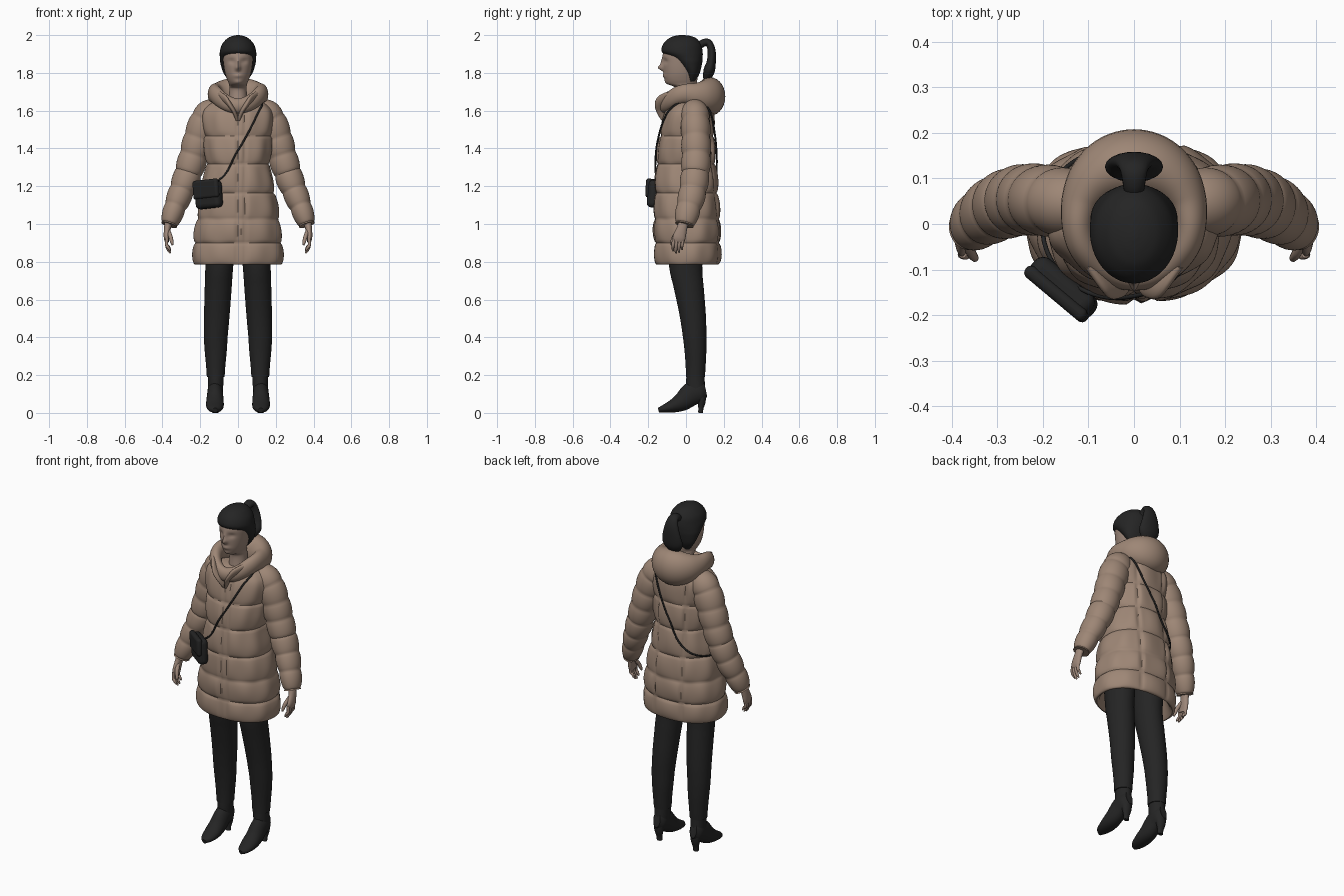
import bpy, bmesh, math
from math import sin, cos, pi, exp, radians
from mathutils import Vector, Matrix

old = bpy.data.objects.get("Cube")
if old:
    bpy.data.objects.remove(old, do_unlink=True)


def material(name, color):
    m = bpy.data.materials.new(name)
    m.use_nodes = True
    m.diffuse_color = (*color, 1)
    bsdf = m.node_tree.nodes["Principled BSDF"]
    bsdf.inputs["Base Color"].default_value = (*color, 1)
    bsdf.inputs["Roughness"].default_value = 0.8
    return m


BEIGE = material("beige quilted cloth", (0.34, 0.24, 0.18))
SKIN = material("skin", (0.34, 0.245, 0.195))
BLACK = material("black", (0.018, 0.018, 0.018))


def finish(name, bm, mat, angle=50):
    bmesh.ops.recalc_face_normals(bm, faces=bm.faces)
    me = bpy.data.meshes.new(name)
    bm.to_mesh(me)
    bm.free()
    me.materials.append(mat)
    ob = bpy.data.objects.new(name, me)
    bpy.context.collection.objects.link(ob)
    bpy.ops.object.select_all(action='DESELECT')
    ob.select_set(True)
    bpy.context.view_layer.objects.active = ob
    bpy.ops.object.shade_smooth_by_angle(angle=radians(angle))
    return ob


def spline(rows, k, closed=False):
    """Catmull-Rom resampling of tuples of any length."""
    n, out = len(rows), []
    pick = (lambda i: rows[i % n]) if closed else (lambda i: rows[min(max(i, 0), n - 1)])
    for i in range(n if closed else n - 1):
        quad = list(zip(pick(i - 1), pick(i), pick(i + 1), pick(i + 2)))
        for j in range(k):
            t = j / k
            out.append(tuple(0.5 * (2*b + (c-a)*t + (2*a-5*b+4*c-d)*t*t + (3*b-a-3*c+d)*t**3)
                             for a, b, c, d in quad))
    return out if closed else out + [tuple(rows[-1])]


def skin_rings(name, rings, mat, closed=False):
    bm = bmesh.new()
    vs = [[bm.verts.new(p) for p in r] for r in rings]
    n = len(vs[0])
    for a, b in zip(vs, vs[1:] + vs[:1] if closed else vs[1:]):
        for i in range(n):
            bm.faces.new((a[i], a[(i+1) % n], b[(i+1) % n], b[i]))
    if not closed:
        bm.faces.new(vs[0])
        bm.faces.new(vs[-1])
    return finish(name, bm, mat)


def section(row, a, power=1.0):
    """Point at angle a on a level outline: height, half width, front y, back y."""
    z, w, f, b = row
    c, s = cos(a), sin(a)
    x = math.copysign(abs(c) ** power, c) * w
    y = math.copysign(abs(s) ** power, s) * (b - f) / 2 + (f + b) / 2
    return Vector((x, y, z))


def stack(name, rows, mat, k=6, n=48, warp=None):
    rings = [[section(r, 2*pi*i/n) for i in range(n)] for r in spline(rows, k)]
    if warp:
        rings = [[warp(p) for p in r] for r in rings]
    return skin_rings(name, rings, mat)


def tube(name, pts, mat, k=6, n=20, ref=(1, 0, 0), closed=False, puff=None):
    """Sweep an ellipse along x, y, z, radius along ref, radius across."""
    pts = spline(pts, k, closed)
    c = [Vector(p[:3]) for p in pts]
    rings, run = [], 0.0
    for i, p in enumerate(pts):
        nxt = c[(i+1) % len(c)] if closed else c[min(i+1, len(c)-1)]
        t = (nxt - c[i-1 if closed or i else 0]).normalized()
        run += (c[i] - c[i-1]).length if i else 0
        u = Vector(ref)
        u = (u - t * u.dot(t)).normalized()
        v = t.cross(u)
        extra = puff(run) if puff else 0
        rings.append([c[i] + u*cos(2*pi*j/n)*(p[3]+extra) + v*sin(2*pi*j/n)*(p[4]+extra)
                      for j in range(n)])
    return skin_rings(name, rings, mat, closed)


def flip(pts, side):
    return [(p[0]*side, *p[1:]) for p in pts]


# Quilted coat: padded bands between level seams, with upright seams
COAT = [(.785, .222, -.153, .163), (.80, .229, -.159, .172), (.9, .225, -.159, .173),
        (1.0, .213, -.162, .173), (1.1, .198, -.158, .166), (1.2, .18, -.157, .158),
        (1.3, .162, -.15, .15), (1.4, .166, -.141, .145), (1.5, .176, -.126, .14),
        (1.58, .178, -.106, .134), (1.62, .16, -.086, .122), (1.65, .12, -.06, .1)]
SEAMS = [.785, .9, 1.025, 1.165, 1.32, 1.47, 1.66]
coat_rows = spline(COAT, 11)


def padded(row, a):
    p = section(row, a, .9)
    z = row[0]
    band = max(i for i in range(len(SEAMS) - 1) if z >= SEAMS[i] - .005)
    t = min(max((z - SEAMS[band]) / (SEAMS[band+1] - SEAMS[band]), 0), 1)
    amount = .013 * sin(pi * t) ** .5 * (1 + .25 * sin(9*a + 4*band))
    for s in ((0, .035) if p.y < 0 else (-.085, .085)):
        amount *= 1 - .75 * exp(-((p.x - s) / .009) ** 2)
    out = Vector((p.x, p.y, 0)).normalized()
    return p + out * amount


N = 128
lining = [(.98, .15, -.11, .12), (.80, .205, -.14, .15)]
rings = [[section(r, 2*pi*i/N, .9) for i in range(N)] for r in lining]
rings += [[padded(r, 2*pi*i/N) for i in range(N)] for r in coat_rows]
skin_rings("coat_body", rings, BEIGE)

# Hood lying around the neck: thin at the front, full at the back
hood = []
for i in range(16):
    a = 2*pi*i/16
    s = sin(a)
    back, front = max(s, 0), max(-s, 0)
    hood.append((.123*cos(a), .002 + (.125 if s > 0 else .118)*s,
                 1.69 - .015*back - .065*front**2,
                 .052 + .05*back**1.5 - .012*front, .036 + .045*back**1.5 - .006*front))
tube("hood", hood, BEIGE, k=6, n=28, ref=(0, 0, 1), closed=True)
for side in (-1, 1):
    tube("collar_flap", flip([(.10, -.085, 1.685, .012, .02), (.06, -.128, 1.65, .014, .032),
                              (.025, -.128, 1.605, .012, .032), (.004, -.118, 1.55, .008, .012)],
                             side), BEIGE)

# Head and neck, with the features pushed out of the front
HEAD = [(1.56, .06, -.06, .06), (1.64, .05, -.05, .055), (1.71, .046, -.045, .055),
        (1.728, .046, -.065, .055), (1.742, .048, -.098, .056), (1.765, .058, -.112, .06),
        (1.80, .069, -.118, .065), (1.85, .077, -.122, .07), (1.9, .08, -.122, .075),
        (1.95, .07, -.1, .065), (1.98, .04, -.06, .04)]


def face(p):
    if p.y < -.05:
        def bump(x, z, sx, sz):
            return exp(-((p.x - x) / sx) ** 2 - ((p.z - z) / sz) ** 2)
        p.y -= .024 * bump(0, 1.826, .013, .014) + .012 * bump(0, 1.85, .01, .025)
        p.y -= .007 * bump(0, 1.785, .024, .01) + .005 * bump(0, 1.75, .02, .012)
        p.y += .009 * (bump(.034, 1.862, .018, .013) + bump(-.034, 1.862, .018, .013))
    return p


stack("head", HEAD, SKIN, n=72, warp=face)

# Hair cap with a rising hairline, and a ponytail
stack("hair", [(1.755, .045, .01, .05), (1.80, .077, -.005, .073), (1.85, .093, -.05, .085),
               (1.88, .096, -.085, .088), (1.912, .096, -.128, .088), (1.95, .085, -.122, .08),
               (1.98, .06, -.095, .058), (1.994, .034, -.065, .03), (2.0, .008, -.035, -.01)],
      BLACK, n=56)
tube("ponytail", [(0, .06, 1.93, .02, .018), (0, .085, 1.955, .024, .02), (0, .118, 1.96, .03, .019),
                  (0, .135, 1.92, .042, .021), (0, .134, 1.86, .058, .024),
                  (0, .122, 1.81, .062, .03), (0, .108, 1.765, .03, .018)], BLACK)

SLEEVE = [(.09, .045, 1.60, .055, .05), (.155, .048, 1.572, .074, .068), (.197, .052, 1.48, .076, .07),
          (.235, .054, 1.36, .07, .07), (.27, .047, 1.25, .066, .068), (.305, .033, 1.16, .059, .065),
          (.34, .01, 1.07, .05, .057), (.365, -.008, .995, .039, .046)]
LEG = [(1.0, .085, -.105, .1), (.78, .074, -.09, .086), (.65, .071, -.062, .095),
       (.5, .067, -.031, .106), (.35, .06, -.01, .108), (.25, .051, -.002, .104),
       (.19, .047, 0, .1)]
FOOT = [(.12, -.145, .014, .012, .013), (.122, -.12, .021, .034, .02), (.122, -.07, .036, .046, .035),
        (.122, -.02, .06, .046, .05), (.121, .03, .10, .042, .062), (.12, .075, .118, .039, .06),
        (.12, .104, .125, .022, .04)]

for side, word in ((-1, "right"), (1, "left")):
    tube(word + "_sleeve", flip(SLEEVE, side), BEIGE, k=14, n=40,
         puff=lambda s: .009 * abs(sin(pi * s / .098)) ** .5)

    # Hand: flat palm, four curled fingers and a thumb
    tube(word + "_palm", flip([(.366, -.01, 1.02, .021, .026), (.374, -.022, .975, .018, .028),
                               (.378, -.036, .93, .015, .034), (.376, -.042, .905, .01, .03)], side), SKIN)
    for i in range(4):
        y, drop = -.066 + .016*i, (.012, 0, .004, .018)[i]
        tube(f"{word}_finger", flip([(.376, y, .925, .009, .009), (.378, y - .002, .89, .0085, .0085),
                                     (.368, y - .004, .862 + drop, .008, .008),
                                     (.358, y - .002, .845 + drop, .004, .004)], side), SKIN, n=10)
    tube(word + "_thumb", flip([(.37, -.035, .965, .012, .012), (.358, -.062, .935, .011, .011),
                                (.35, -.074, .905, .009, .009), (.347, -.078, .888, .004, .004)],
                               side), SKIN, n=10)

    # Trouser leg, leaning outward toward the knee
    def lean(p, side=side):
        p.x += side * (.098 + .02 * min(max((.8 - p.z) / .4, 0), 1))
        return p
    stack(word + "_trouser_leg", LEG, BLACK, n=36, warp=lean)

    # Heeled boot
    tube(word + "_boot_shaft", flip([(.117, .05, .23, .042, .046), (.118, .05, .17, .041, .049),
                                     (.12, .052, .11, .04, .05)], side), BLACK, n=28)
    tube(word + "_boot_foot", flip(FOOT, side), BLACK, n=28)
    tube(word + "_boot_heel", flip([(.12, .078, .1, .034, .03), (.12, .082, .06, .027, .022),
                                    (.12, .079, .025, .018, .014), (.12, .077, 0, .016, .013)],
                                   side), BLACK)

# Shoulder bag with a front flap
place = Matrix.Translation((-.155, -.14, 1.155)) @ Matrix.Rotation(radians(-40), 4, 'Z') \
    @ Matrix.Rotation(radians(-5), 4, 'Y')
for name, size, at, bevel in (("bag_body", (.165, .058, .145), (0, 0, 0), .024),
                              ("bag_flap", (.17, .03, .10), (0, -.02, .03), .014)):
    bm = bmesh.new()
    bmesh.ops.create_cube(bm, size=1, matrix=place @ Matrix.Translation(at) @ Matrix.Diagonal((*size, 1)))
    bag = finish(name, bm, BLACK)
    mod = bag.modifiers.new("rounding", 'BEVEL')
    mod.width, mod.segments = bevel, 4

# Strap around the coat: angle about the body, then height
WRAP = [(-128, 1.215), (-108, 1.27), (-90, 1.39), (-72, 1.51), (-57, 1.6), (-30, 1.645), (0, 1.648),
        (30, 1.645), (57, 1.6), (74, 1.49), (90, 1.38), (108, 1.26), (135, 1.19), (180, 1.17), (222, 1.2)]
strap = []
for deg, z in spline(WRAP, 4):
    row = min(coat_rows, key=lambda r: abs(r[0] - z))
    p = section(row, radians(deg), .9)
    p += Vector((p.x, p.y, 0)).normalized() * .016
    strap.append((p.x, p.y, z, .005, .005))
tube("bag_strap", strap, BLACK, k=2, n=8, ref=(.1, .2, 1))
